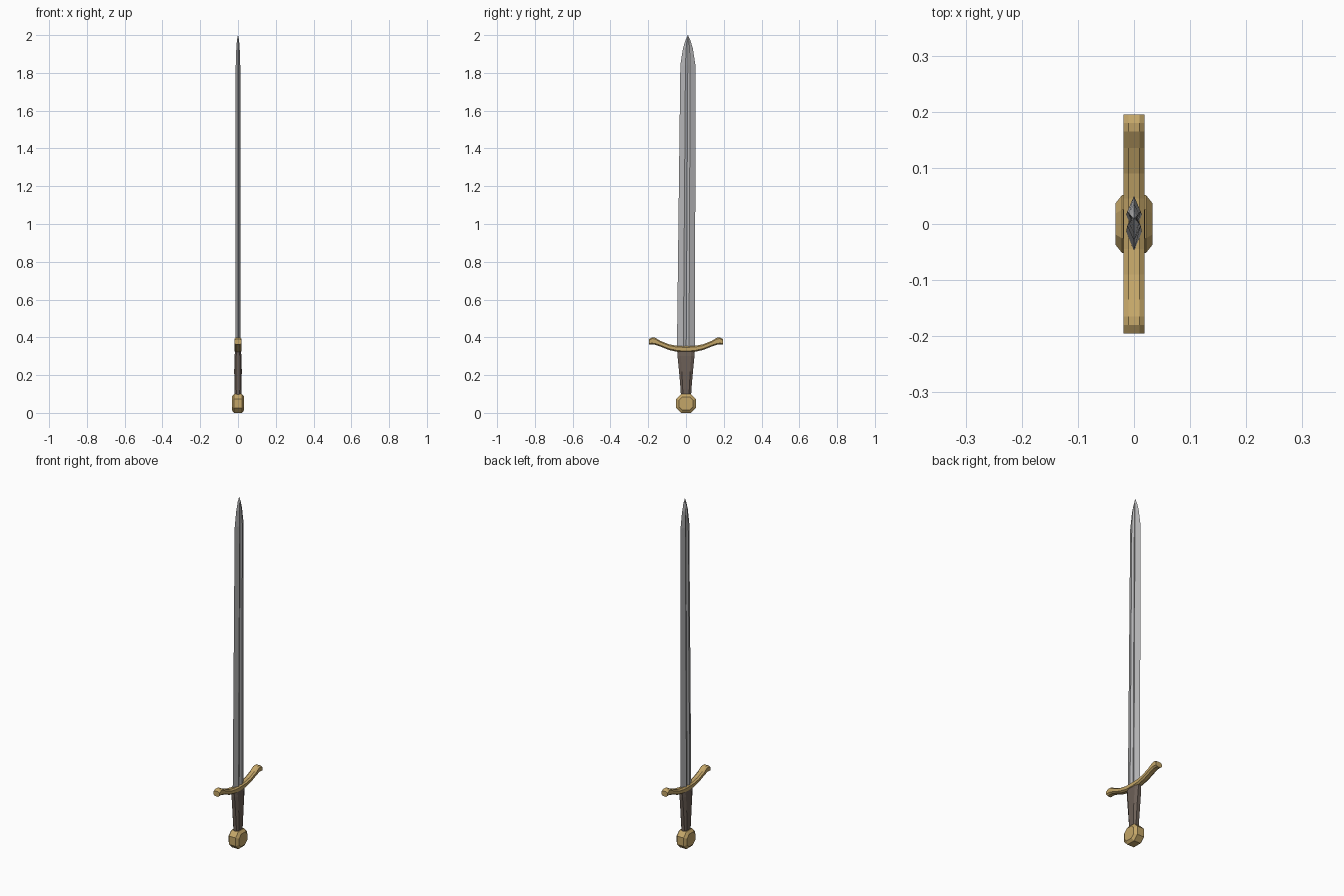
import bpy, bmesh, math

if "Cube" in bpy.data.objects:
    bpy.data.objects.remove(bpy.data.objects["Cube"])


def mat(name, col):
    m = bpy.data.materials.new(name)
    m.diffuse_color = (*col, 1)
    m.use_nodes = True
    m.node_tree.nodes["Principled BSDF"].inputs["Base Color"].default_value = m.diffuse_color
    return m


STEEL = mat("steel", (0.47, 0.47, 0.48))
BRASS = mat("brass", (0.55, 0.38, 0.14))
LEATHER = mat("leather", (0.15, 0.115, 0.095))


def loft(name, rings, material):
    """Skin a list of equal-length point rings and cap both ends."""
    bm = bmesh.new()
    vr = [[bm.verts.new(p) for p in r] for r in rings]
    n = len(vr[0])
    for a, b in zip(vr, vr[1:]):
        for i in range(n):
            j = (i + 1) % n
            bm.faces.new((a[i], a[j], b[j], b[i]))
    bm.faces.new(vr[0][::-1])
    bm.faces.new(vr[-1])
    bmesh.ops.remove_doubles(bm, verts=bm.verts, dist=1e-5)
    bmesh.ops.recalc_face_normals(bm, faces=bm.faces)
    me = bpy.data.meshes.new(name)
    bm.to_mesh(me)
    bm.free()
    me.materials.append(material)
    ob = bpy.data.objects.new(name, me)
    bpy.context.collection.objects.link(ob)
    return ob


def octagon(rx, ry, cx, cy):
    """Rectangle of half sizes rx, ry with corners cut by cx, cy."""
    return [(rx, -ry + cy), (rx, ry - cy), (rx - cx, ry), (-rx + cx, ry),
            (-rx, ry - cy), (-rx, -ry + cy), (-rx + cx, -ry), (rx - cx, -ry)]


# Blade: double-edged section with a shallow fuller, leaning slightly to +y
def blade_ring(z, left, right, g0, g1, t, groove):
    mid = (g0 + g1) / 2
    half = [(t, g0), (groove, mid), (t, g1)]
    pts = [(0, left)] + half + [(0, right)] + [(-x, y) for x, y in half[::-1]]
    return [(x, y, z) for x, y in pts]


loft("blade", [
    blade_ring(0.33, -0.048, 0.048, -0.014, 0.016, 0.014, 0.007),
    blade_ring(1.84, -0.030, 0.050, -0.003, 0.022, 0.012, 0.006),
    blade_ring(1.93, -0.016, 0.036, 0.001, 0.019, 0.009, 0.005),
    blade_ring(1.97, -0.004, 0.024, 0.005, 0.015, 0.006, 0.004),
    blade_ring(2.00, 0.0095, 0.0105, 0.0098, 0.0102, 0.0005, 0.0004),
], STEEL)

# Crossguard: octagonal bar swept along an upturned curve with flared ends
half_path = [(0.045, 0.339, 0.016), (0.09, 0.348, 0.015), (0.135, 0.366, 0.015),
             (0.165, 0.380, 0.019), (0.18, 0.381, 0.019), (0.195, 0.376, 0.015)]
path = [(-y, z, h) for y, z, h in half_path[::-1]] + [(0, 0.337, 0.017)] + half_path
loft("crossguard", [[(x, y, z + dz) for x, dz in octagon(0.019, h, 0.009, 0.007)]
                    for y, z, h in path], BRASS)

# Grip: tapered octagonal handle
loft("grip", [[(x, y, z) for x, y in octagon(rx, ry, rx * 0.5, ry * 0.4)]
              for z, rx, ry in ((0.09, 0.017, 0.027), (0.13, 0.019, 0.029),
                                (0.22, 0.020, 0.037), (0.30, 0.019, 0.045),
                                (0.328, 0.015, 0.046))], LEATHER)

# Pommel: chamfered octagonal disc facing sideways
loft("pommel", [[(x, y, 0.052 + z) for y, z in octagon(r, r * 0.96, r * 0.5, r * 0.5)]
                for x, r in ((-0.033, 0.037), (-0.021, 0.052),
                             (0.021, 0.052), (0.033, 0.037))], BRASS)

# Rest the pommel exactly on the ground
low = min((v.co.z for v in bpy.data.objects["pommel"].data.vertices))
for v in bpy.data.objects["pommel"].data.vertices:
    v.co.z -= low
